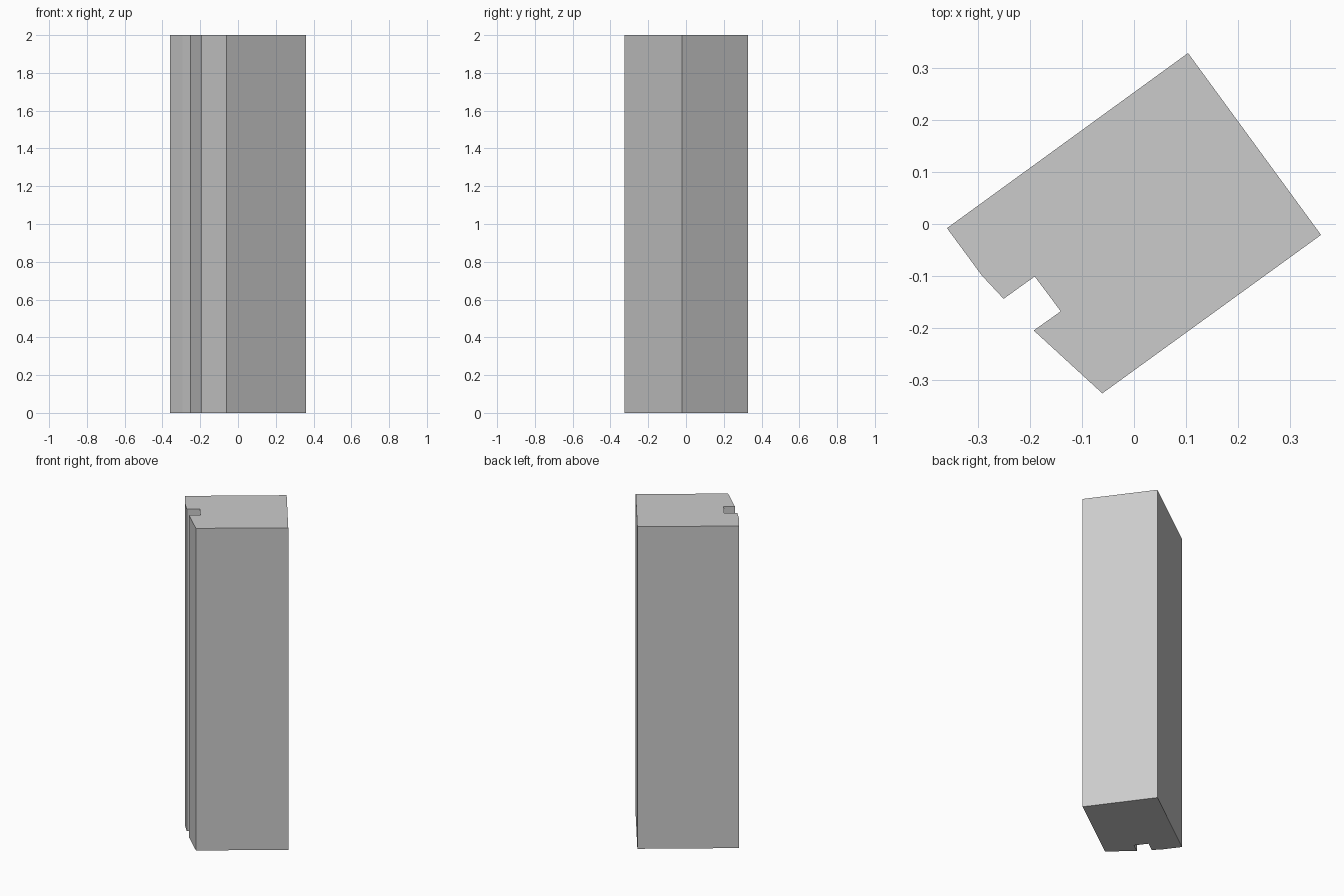
import bpy, bmesh

if "Cube" in bpy.data.objects:
    bpy.data.objects.remove(bpy.data.objects["Cube"])

# Pillar footprint: rotated block with a slanted, notched left side
profile = [(-0.36, -0.008), (-0.293, -0.099), (-0.251, -0.144), (-0.191, -0.101),
           (-0.141, -0.168), (-0.193, -0.205), (-0.061, -0.326), (0.36, -0.021),
           (0.104, 0.329)]
HEIGHT = 2.0

# Extrude the footprint straight up
bm = bmesh.new()
base = bm.faces.new([bm.verts.new((x, y, 0)) for x, y in profile])
top = bmesh.ops.extrude_face_region(bm, geom=[base], use_keep_orig=True)
bmesh.ops.translate(bm, vec=(0, 0, HEIGHT),
                    verts=[g for g in top["geom"] if isinstance(g, bmesh.types.BMVert)])
bmesh.ops.recalc_face_normals(bm, faces=bm.faces)

mesh = bpy.data.meshes.new("notched_pillar")
bm.to_mesh(mesh)
bm.free()
bpy.context.collection.objects.link(bpy.data.objects.new("notched_pillar", mesh))
